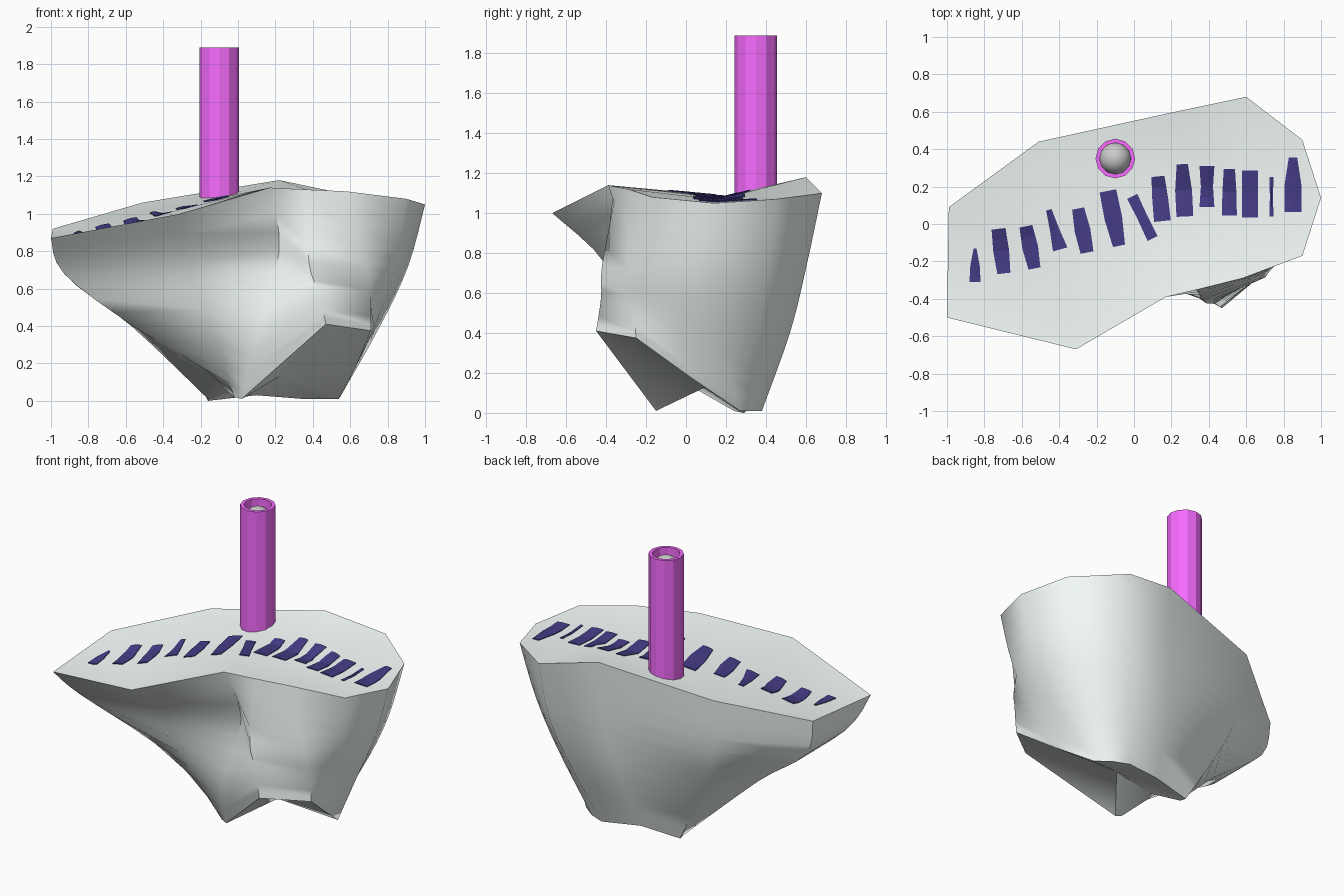
import bpy, bmesh, math
from mathutils import Vector
from mathutils.bvhtree import BVHTree

if "Cube" in bpy.data.objects:
    bpy.data.objects.remove(bpy.data.objects["Cube"])


def material(name, rgb):
    m = bpy.data.materials.new(name)
    m.diffuse_color = (*rgb, 1)
    m.use_nodes = True
    m.node_tree.nodes["Principled BSDF"].inputs["Base Color"].default_value = m.diffuse_color
    return m


def finish(bm, name, mat=None, angle=None):
    bmesh.ops.recalc_face_normals(bm, faces=bm.faces)
    me = bpy.data.meshes.new(name)
    bm.to_mesh(me)
    bm.free()
    ob = bpy.data.objects.new(name, me)
    bpy.context.collection.objects.link(ob)
    if mat:
        me.materials.append(mat)
    if angle:
        bpy.ops.object.select_all(action='DESELECT')
        ob.select_set(True)
        bpy.context.view_layer.objects.active = ob
        bpy.ops.object.shade_smooth_by_angle(angle=math.radians(angle))
    return ob


def catmull(a, b, c, d, t):
    return 0.5 * (2 * b + (c - a) * t + (2 * a - 5 * b + 4 * c - d) * t * t
                  + (3 * b - a - 3 * c + d) * t ** 3)


# Rock body: four cross-sections, anticlockwise from the front left corner
rim = [(-1, -.5, .87), (-.31, -.67, 1), (.17, -.39, 1.14), (.36, -.345, 1.13),
       (.58, -.29, 1.12), (.9, -.17, 1.08), (1, .14, 1.05), (.9, .45, 1.07),
       (.6, .68, 1.1), (.22, .6, 1.18), (-.51, .44, 1.06), (-.99, .09, .92)]
upper = [(-.93, -.33, .68), (-.26, -.4, .74), (.22, -.28, .8), (.38, -.42, .74),
         (.69, -.29, .72), (.85, -.12, .74), (.91, .14, .72), (.82, .4, .72),
         (.58, .6, .72), (.2, .545, .72), (-.48, .41, .7), (-.93, .08, .68)]
middle = [(-.56, -.12, .4), (-.14, -.31, .4), (.1, -.31, .34), (.43, -.425, .58),
          (.71, -.265, .55), (.76, -.05, .47), (.76, .16, .4), (.68, .37, .4),
          (.48, .52, .4), (.15, .47, .38), (-.38, .37, .41), (-.57, .06, .4)]
foot = [(-.1, .03, .13), (-.02, -.14, .02), (.02, -.15, .01), (.47, -.45, .41),
        (.71, -.25, .375), (.63, .02, .18), (.54, .27, .01), (.45, .34, .01),
        (.35, .38, .01), (.1, .33, .03), (-.16, .29, 0), (-.16, .24, .01)]
rings = [[Vector(p) for p in r] for r in (rim, upper, middle, foot)]
n, steps = len(rim), 4
bm = bmesh.new()
loops = []
for k in range(3):
    r0, r1, r2, r3 = (rings[min(max(k + j, 0), 3)] for j in (-1, 0, 1, 2))
    for s in range(steps):
        loops.append([bm.verts.new(catmull(*q, s / steps)) for q in zip(r0, r1, r2, r3)])
loops.append([bm.verts.new(p) for p in rings[3]])
for a, b in zip(loops, loops[1:]):
    for i in range(n):
        j = (i + 1) % n
        bm.faces.new((a[i], a[j], b[j], b[i]))
# Hollow underside between the feet
hollow = bm.verts.new((.22, .1, .13))
for i in range(n):
    bm.faces.new((loops[-1][i], loops[-1][(i + 1) % n], hollow))
# Slightly sunken top around a shallow valley line
spine = [bm.verts.new(p) for p in ((-.7, -.14, .905), (-.42, -.03, .995),
                                   (-.1, .2, 1.085), (.55, .16, 1.068))]
near = [min(range(4), key=lambda s: (spine[s].co.xy - v.co.xy).length) for v in loops[0]]
for i in range(n):
    j = (i + 1) % n
    step = 1 if near[j] > near[i] else -1
    bm.faces.new((loops[0][i], loops[0][j], spine[near[i]]))
    for s in range(near[i], near[j], step):
        bm.faces.new((loops[0][j], spine[s + step], spine[s]))
bmesh.ops.recalc_face_normals(bm, faces=bm.faces)
surface = BVHTree.FromBMesh(bm)
finish(bm, "rock_body", material("pale_stone", (.93, 1, .98)), angle=52)


def height(x, y):
    hit = surface.ray_cast(Vector((x, y, 3)), Vector((0, 0, -1)))[0]
    return hit.z if hit else 1


# Row of dark slabs draped over the top: x, y, length, tilt, widths front/middle/back
purple = material("dark_purple", (.06, .045, .24))
slabs = [(-.85, -.22, .18, 0, .06, .05, .015), (-.71, -.145, .24, .12, .07, .085, .075),
         (-.555, -.125, .23, .2, .065, .085, .07), (-.425, -.03, .22, .28, .08, .05, .03),
         (-.275, -.035, .24, .2, .07, .085, .065), (-.11, .03, .3, .2, .065, .095, .09),
         (.045, .035, .25, .45, .06, .055, .06), (.14, .135, .24, .1, .09, .085, .07),
         (.265, .18, .28, .05, .09, .09, .06), (.39, .2, .22, 0, .08, .065, .08),
         (.51, .17, .25, 0, .08, .075, .06), (.62, .16, .25, 0, .085, .085, .085),
         (.735, .145, .21, 0, .02, .018, .02), (.85, .21, .29, 0, .09, .09, .045)]
for k, (x, y, length, tilt, *widths) in enumerate(slabs):
    bm = bmesh.new()
    c, s = math.cos(tilt), math.sin(tilt)
    sections = []
    for row in range(5):
        f = row / 2
        i = min(int(f), 1)
        w = widths[i] + (widths[i + 1] - widths[i]) * (f - i)
        v = length * (row / 4 - .5)
        sec = []
        for u, dz in ((-.5, -.03), (.5, -.03), (.5, .004), (0, .007), (-.5, .004)):
            px, py = x + u * w * c - v * s, y + u * w * s + v * c
            sec.append(bm.verts.new((px, py, height(px, py) + dz)))
        sections.append(sec)
    for a, b in zip(sections, sections[1:]):
        for i in range(5):
            j = (i + 1) % 5
            bm.faces.new((a[i], a[j], b[j], b[i]))
    bm.faces.new(sections[0])
    bm.faces.new(sections[-1])
    finish(bm, f"slab_{k + 1}", purple)

# Upright open tube
sides = 12
bm = bmesh.new()
profile = [(.106, 1.05), (.106, 1.89), (.084, 1.89), (.084, 1.05)]
walls = [[bm.verts.new((-.1 + r * math.cos(math.tau * i / sides),
                        .35 + r * math.sin(math.tau * i / sides), z))
          for i in range(sides)] for r, z in profile]
for a, b in zip(walls, walls[1:] + walls[:1]):
    for i in range(sides):
        j = (i + 1) % sides
        bm.faces.new((a[i], a[j], b[j], b[i]))
finish(bm, "upright_tube", material("magenta", (.93, .15, 1)))

# Ball inside the tube mouth
bm = bmesh.new()
bmesh.ops.create_uvsphere(bm, u_segments=16, v_segments=10, radius=.085)
bmesh.ops.translate(bm, verts=bm.verts, vec=(-.1, .35, 1.79))
finish(bm, "tube_ball", angle=60)
